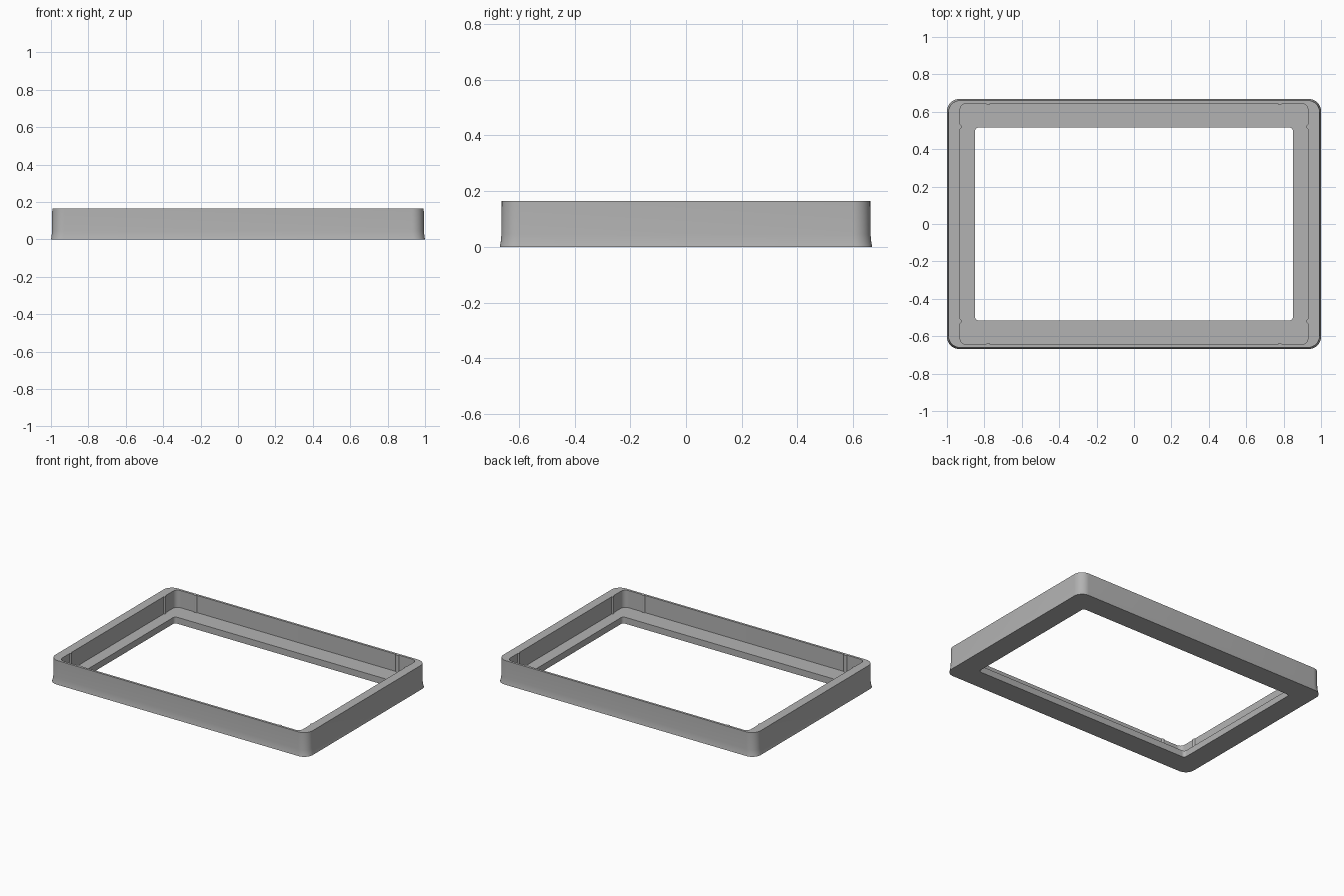
import bpy, bmesh
from math import cos, sin, pi, radians

cube = bpy.data.objects.get("Cube")
if cube:
    bpy.data.objects.remove(cube, do_unlink=True)

grey = bpy.data.materials.new("neutral grey")
grey.use_nodes = True
colour = (0.45, 0.45, 0.45, 1)
grey.diffuse_color = colour
grey.node_tree.nodes["Principled BSDF"].inputs["Base Color"].default_value = colour

HEIGHT, FLOOR = 0.165, 0.045
CAVITY_X, CAVITY_Y = 0.93, 0.645
STEPS = 10


def rounded_rectangle(bm, hx, hy, radius, z):
    """Ring of vertices with four rounded corners."""
    ring = []
    for corner, (sx, sy) in enumerate([(1, 1), (-1, 1), (-1, -1), (1, -1)]):
        for i in range(STEPS + 1):
            a = (corner + i / STEPS) * pi / 2
            ring.append(bm.verts.new((sx * (hx - radius) + radius * cos(a),
                                      sy * (hy - radius) + radius * sin(a), z)))
    return ring


def finish(bm, name):
    bmesh.ops.recalc_face_normals(bm, faces=bm.faces)
    mesh = bpy.data.meshes.new(name)
    bm.to_mesh(mesh)
    bm.free()
    mesh.materials.append(grey)
    obj = bpy.data.objects.new(name, mesh)
    bpy.context.collection.objects.link(obj)
    bpy.ops.object.select_all(action="DESELECT")
    obj.select_set(True)
    bpy.context.view_layer.objects.active = obj
    bpy.ops.object.shade_smooth_by_angle(angle=radians(30))
    return obj


# Frame: flared outer wall, rim, cavity wall, inner ledge and opening
bm = bmesh.new()
sections = [
    (1.0, 0.668, 0.065, 0),
    (0.997, 0.665, 0.065, 0.015),
    (0.994, 0.662, 0.065, 0.045),
    (0.993, 0.661, 0.065, HEIGHT),
    (CAVITY_X, CAVITY_Y, 0.035, HEIGHT),
    (CAVITY_X, CAVITY_Y, 0.035, FLOOR),
    (0.85, 0.516, 0.02, FLOOR),
    (0.85, 0.516, 0.02, 0),
]
rings = [rounded_rectangle(bm, *s) for s in sections]
for k, ring in enumerate(rings):
    above = rings[(k + 1) % len(rings)]
    for i in range(len(ring)):
        j = (i + 1) % len(ring)
        bm.faces.new((ring[i], ring[j], above[j], above[i]))
finish(bm, "frame")


# Small upright ribs on the cavity walls, near each corner
def rib(name, x, y, nx, ny):
    bm = bmesh.new()
    r, sink = 0.014, 0.006
    loops = []
    for z in (FLOOR - 0.005, HEIGHT - 0.0005):
        loop = []
        for i in range(13):
            a = pi * i / 12
            along, out = r * cos(a), r * sin(a) - sink
            loop.append(bm.verts.new((x + nx * out + ny * along,
                                      y + ny * out + nx * along, z)))
        loops.append(loop)
        bm.faces.new(loop)
    for i in range(13):
        j = (i + 1) % 13
        bm.faces.new((loops[0][i], loops[0][j], loops[1][j], loops[1][i]))
    finish(bm, name)


for sx, side in ((1, "left"), (-1, "right")):
    for sy, end in ((1, "back"), (-1, "front")):
        rib(f"{end}_wall_rib_{side}", sx * 0.78, sy * CAVITY_Y, 0, -sy)
        rib(f"{side}_wall_rib_{end}", sx * CAVITY_X, sy * 0.52, -sx, 0)
